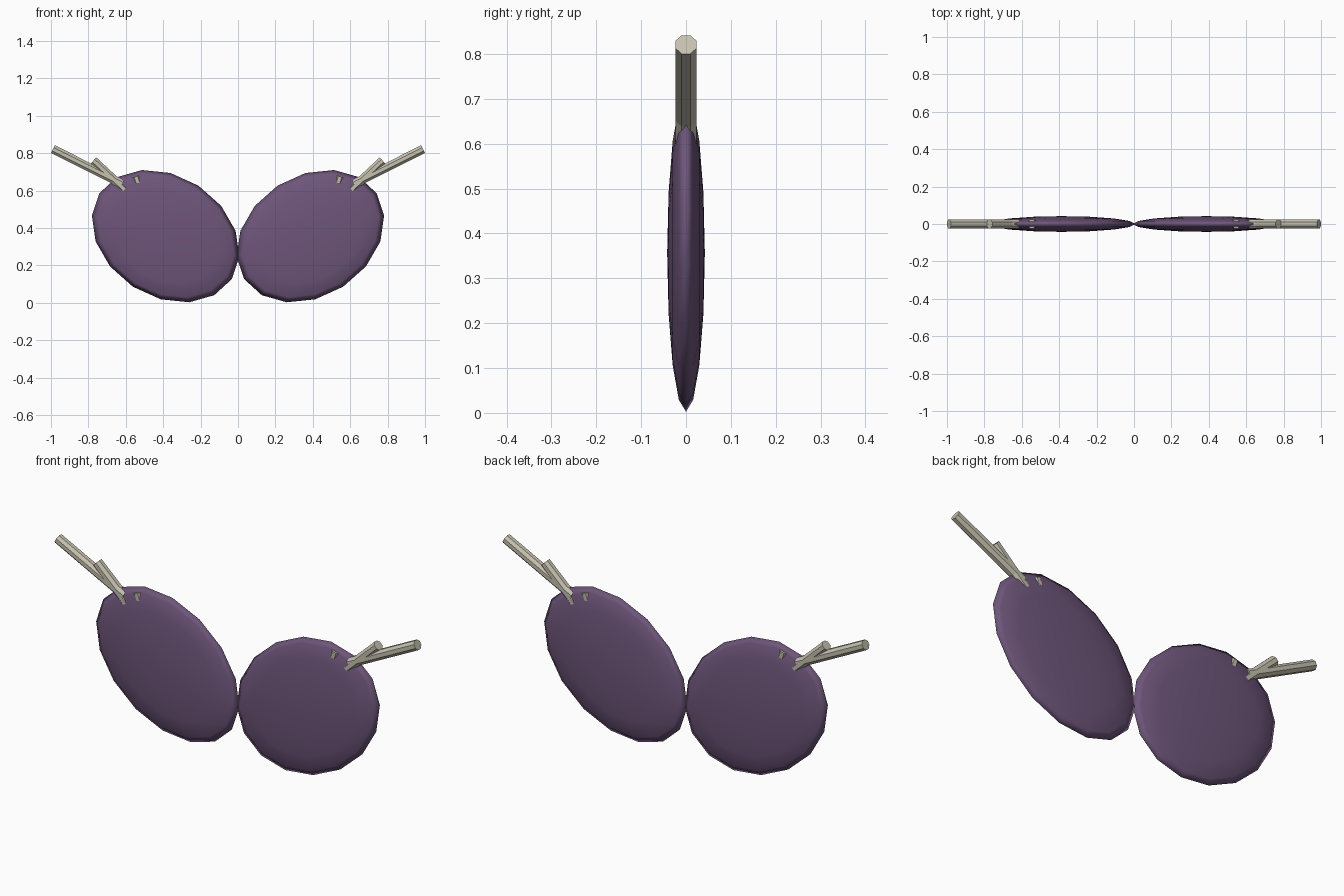
import bpy, math
from mathutils import Matrix, Vector

cube = bpy.data.objects.get("Cube")
if cube:
    bpy.data.objects.remove(cube, do_unlink=True)


def make_material(name, rgb):
    m = bpy.data.materials.new(name)
    m.use_nodes = True
    m.diffuse_color = (*rgb, 1)
    m.node_tree.nodes["Principled BSDF"].inputs["Base Color"].default_value = (*rgb, 1)
    return m


purple = make_material("plum purple", (0.155, 0.092, 0.195))
tan = make_material("pale twig", (0.56, 0.53, 0.43))


def finish(name, mat):
    ob = bpy.context.object
    ob.name = name
    ob.data.materials.append(mat)
    bpy.ops.object.shade_smooth_by_angle(angle=math.radians(40))
    return ob


def twig(name, start, end, r_start, r_end):
    # Eight-sided tapered rod lying in the xz plane, flats facing front and back
    a, b = Vector((start[0], 0, start[1])), Vector((end[0], 0, end[1]))
    d = (b - a).normalized()
    side = Vector((0, 1, 0))
    bpy.ops.mesh.primitive_cone_add(vertices=8, radius1=r_start, radius2=r_end, depth=(b - a).length)
    ob = finish(name, tan)
    basis = Matrix((side, d.cross(side), d)).transposed()
    ob.data.transform(Matrix.Translation((a + b) / 2) @ basis.to_4x4()
                      @ Matrix.Rotation(math.pi / 8, 4, "Z"))


for s, label in ((1, "left"), (-1, "right")):
    # Flattened, tilted body with its poles on the front and back
    bpy.ops.mesh.primitive_uv_sphere_add(segments=16, ring_count=8, radius=1)
    body = finish(label + "_body", purple)
    body.data.transform(Matrix.Translation((s * 0.387, 0, 0.356))
                        @ Matrix.Rotation(-s * math.radians(33), 4, "Y")
                        @ Matrix.Diagonal((0.422, 0.042, 0.322, 1))
                        @ Matrix.Rotation(math.pi / 2, 4, "X"))

    # Long stem, forked twig passing through it, and a small stub sunk in the body
    twig(label + "_stem", (s * 0.989, 0.821), (s * 0.62, 0.636), 0.025, 0.025)
    twig(label + "_fork_twig", (s * 0.773, 0.76), (s * 0.58, 0.58), 0.025, 0.025)
    twig(label + "_stub", (s * 0.546, 0.674), (s * 0.515, 0.58), 0.025, 0.02)
